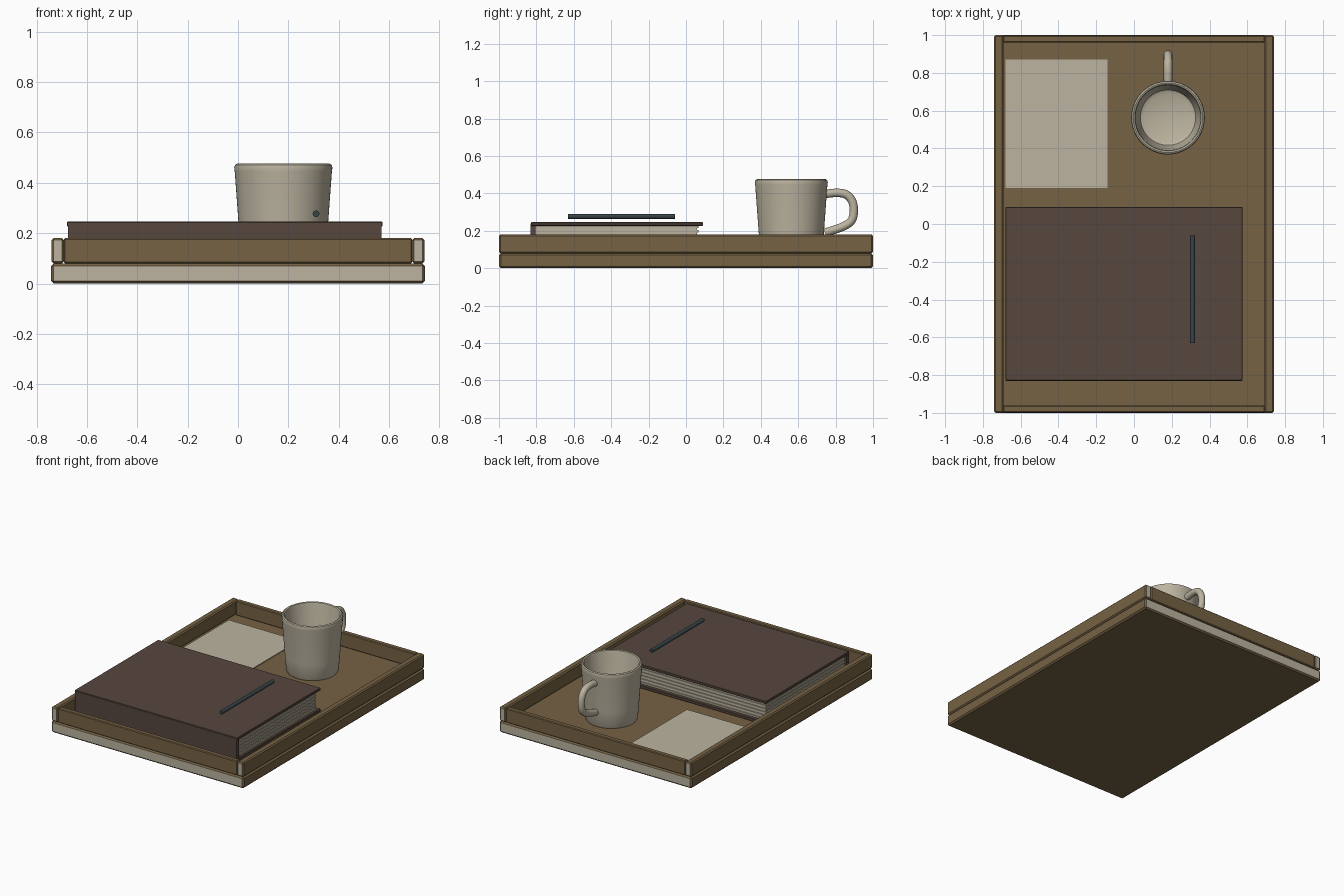
import bpy, bmesh, math
from mathutils import Vector

if "Cube" in bpy.data.objects:
    bpy.data.objects.remove(bpy.data.objects["Cube"])


def material(name, rgb):
    m = bpy.data.materials.new(name)
    lin = [(c / 255 / 12.92) if c < 11 else ((c / 255 + 0.055) / 1.055) ** 2.4 for c in rgb]
    m.diffuse_color = (*lin, 1)
    m.use_nodes = True
    m.node_tree.nodes["Principled BSDF"].inputs["Base Color"].default_value = m.diffuse_color
    return m


WOOD = material("brown_wood", (118, 98, 68))
CREAM = material("warm_cream", (188, 180, 160))
LEATHER = material("dark_brown_cover", (87, 71, 62))
INK = material("slate_pen", (55, 68, 72))


def finish(name, bm, mats, smooth=False):
    bmesh.ops.recalc_face_normals(bm, faces=bm.faces)
    me = bpy.data.meshes.new(name)
    bm.to_mesh(me)
    bm.free()
    ob = bpy.data.objects.new(name, me)
    bpy.context.collection.objects.link(ob)
    for m in mats:
        me.materials.append(m)
    if smooth:
        bpy.ops.object.select_all(action='DESELECT')
        ob.select_set(True)
        bpy.context.view_layer.objects.active = ob
        bpy.ops.object.shade_smooth_by_angle(angle=math.radians(40))
    return ob


def box(name, lo, hi, mats, bevel=0.0, cream_ends=False):
    """Box between two corners; cream_ends colours the end grain facing +-y."""
    bm = bmesh.new()
    bmesh.ops.create_cube(bm, size=1)
    for v in bm.verts:
        v.co = [(a + b) / 2 + c * (b - a) for a, b, c in zip(lo, hi, v.co)]
    if bevel:
        bmesh.ops.bevel(bm, geom=bm.edges[:], offset=bevel, segments=1,
                        affect='EDGES', profile=0.5)
    if cream_ends:
        bm.normal_update()
        for f in bm.faces:
            f.material_index = 1 if abs(f.normal.y) > 0.9 else 0
    return finish(name, bm, mats)


# Tray: base board, two side rails with pale end grain, two cross rails
FLOOR = 0.08
box("tray_base", (-0.742, -1, 0), (0.742, 1, FLOOR), [WOOD, CREAM], 0.01, True)
for s, side in ((-1, "left"), (1, "right")):
    x0, x1 = sorted((s * 0.692, s * 0.74))
    box(f"{side}_rail", (x0, -1, FLOOR), (x1, 1, 0.18), [WOOD, CREAM], 0.008, True)
for s, side in ((-1, "front"), (1, "back")):
    y0, y1 = sorted((s * 0.962, s * 0.998))
    box(f"{side}_rail", (-0.692, y0, FLOOR), (0.692, y1, 0.18), [WOOD], 0.005)

# Loose sheet of paper
box("paper_sheet", (-0.68, 0.19, FLOOR), (-0.14, 0.87, FLOOR + 0.006), [CREAM])

# Book: two covers, spine and layered pages
box("book_bottom_cover", (-0.68, -0.83, FLOOR), (0.575, 0.09, 0.1), [LEATHER], 0.003)
box("book_top_cover", (-0.68, -0.83, 0.227), (0.575, 0.09, 0.246), [LEATHER], 0.003)
box("book_spine", (-0.675, -0.832, 0.085), (0.57, -0.805, 0.24), [LEATHER])
LAYERS = 11
step = (0.227 - 0.1) / LAYERS
for i in range(LAYERS):
    inset = 0.006 * (i % 2)
    z = 0.1 + i * step
    box(f"book_pages_{i + 1}", (-0.662 + inset, -0.806, z),
        (0.557 - inset, 0.066 - inset, z + step), [CREAM])

# Pen hovering just over the book
bm = bmesh.new()
bmesh.ops.create_cone(bm, cap_ends=True, segments=12, radius1=0.0135,
                      radius2=0.0135, depth=0.57)
for v in bm.verts:
    v.co = (v.co.x + 0.31, v.co.z - 0.345, v.co.y + 0.277)
finish("pen", bm, [INK], True)

# Mug body: lathed hollow profile (radius, height)
MX, MY = 0.18, 0.563
profile = [(0, FLOOR), (0.150, FLOOR), (0.161, 0.084), (0.167, 0.095), (0.175, 0.2),
           (0.193, 0.445), (0.195, 0.460), (0.192, 0.471), (0.184, 0.476),
           (0.176, 0.472), (0.172, 0.460), (0.154, 0.145), (0.146, 0.122),
           (0.125, 0.112), (0, 0.11)]
bm = bmesh.new()
vs = [bm.verts.new((MX + r, MY, z)) for r, z in profile]
es = [bm.edges.new(p) for p in zip(vs, vs[1:])]
bmesh.ops.spin(bm, geom=vs + es, cent=(MX, MY, 0), axis=(0, 0, 1),
               angle=2 * math.pi, steps=64)
bmesh.ops.remove_doubles(bm, verts=bm.verts[:], dist=1e-5)
finish("mug_body", bm, [CREAM], True)


# Mug handle: round tube swept along a smoothed path in the yz plane
def catmull(pts, n=6):
    out = []
    p = [Vector((0, *q)) for q in pts]
    p = [2 * p[0] - p[1]] + p + [2 * p[-1] - p[-2]]
    for a, b, c, d in zip(p, p[1:], p[2:], p[3:]):
        for k in range(n):
            t = k / n
            out.append(0.5 * (2 * b + (c - a) * t + (2 * a - 5 * b + 4 * c - d) * t * t
                              + (3 * b - a - 3 * c + d) * t ** 3))
    return out + [p[-2]]


path = catmull([(0.74, 0.397), (0.81, 0.403), (0.86, 0.392), (0.89, 0.355),
                (0.897, 0.30), (0.885, 0.255), (0.85, 0.228), (0.80, 0.208), (0.742, 0.19)])
bm = bmesh.new()
rings = []
for i, c in enumerate(path):
    tan = (path[min(i + 1, len(path) - 1)] - path[max(i - 1, 0)]).normalized()
    nrm = Vector((0, -tan.z, tan.y))
    rings.append([bm.verts.new(Vector((MX, 0, 0)) + c + 0.0225 * (
        math.sin(a) * nrm + math.cos(a) * Vector((1, 0, 0))))
        for a in (2 * math.pi * k / 16 for k in range(16))])
for r0, r1 in zip(rings, rings[1:]):
    for k in range(16):
        bm.faces.new((r0[k], r0[(k + 1) % 16], r1[(k + 1) % 16], r1[k]))
bm.faces.new(rings[0])
bm.faces.new(rings[-1])
finish("mug_handle", bm, [CREAM], True)
